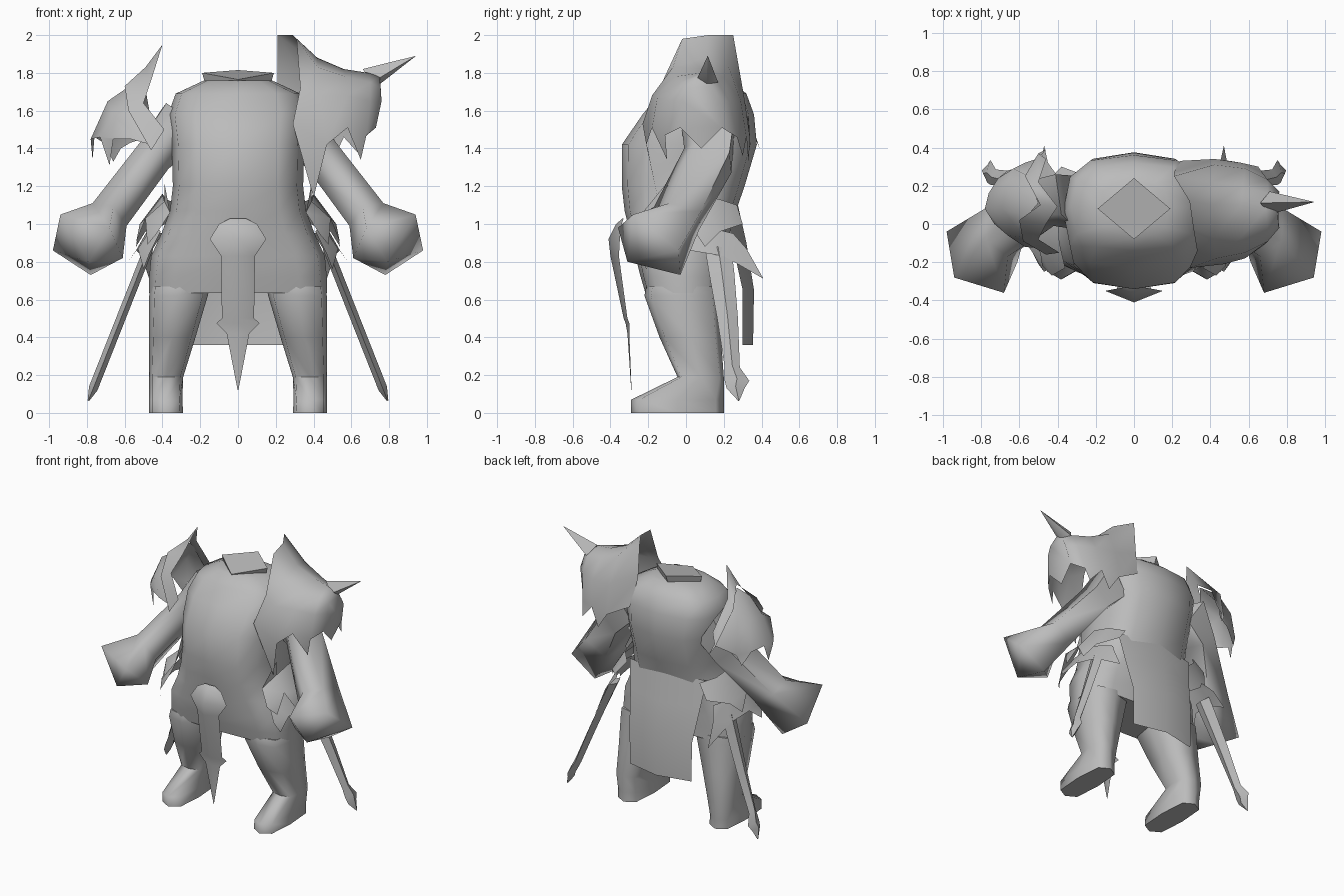
import bpy, bmesh, math

grey = bpy.data.materials.new("stone_grey")
grey.diffuse_color = (0.5, 0.5, 0.5, 1)


def loft(name, rings, closed=True, caps=(), teeth=(), mirror=False, angle=50, tip=None):
    """Skin equal-length rings; teeth are (vertex, vertex, tip) triangles on the border."""
    bm = bmesh.new()
    n = len(rings[0])
    v = [bm.verts.new(p) for r in rings for p in r]
    for r in range(len(rings) - 1):
        for k in range(n if closed else n - 1):
            a, b = r * n + k, r * n + (k + 1) % n
            bm.faces.new((v[a], v[b], v[b + n], v[a + n]))
    for r in caps:
        r %= len(rings)
        bm.faces.new(v[r * n:(r + 1) * n])
    if tip:
        t, last = bm.verts.new(tip), v[-n:]
        for k in range(n):
            bm.faces.new((last[k], last[(k + 1) % n], t))
    for a, b, p in teeth:
        bm.faces.new((v[a], v[b], bm.verts.new(p)))
    bmesh.ops.remove_doubles(bm, verts=bm.verts, dist=0.0005)
    bmesh.ops.recalc_face_normals(bm, faces=bm.faces)
    me = bpy.data.meshes.new(name)
    bm.to_mesh(me)
    bm.free()
    me.materials.append(grey)
    ob = bpy.data.objects.new(name, me)
    bpy.context.collection.objects.link(ob)
    bpy.ops.object.select_all(action='DESELECT')
    ob.select_set(True)
    bpy.context.view_layer.objects.active = ob
    bpy.ops.object.shade_smooth_by_angle(angle=math.radians(angle))
    if mirror:
        ob.modifiers.new("mirror", 'MIRROR')
    return ob


def oval(z, x0, x1, y0, y1, n=12, p=0.7):
    """Level rounded ring filling the given box."""
    pts = []
    for i in range(n):
        a = 2 * math.pi * i / n
        c, s = math.cos(a), math.sin(a)
        c = math.copysign(abs(c) ** p, c)
        s = math.copysign(abs(s) ** p, s)
        pts.append(((x0 + x1) / 2 + c * (x1 - x0) / 2,
                    (y0 + y1) / 2 + s * (y1 - y0) / 2, z))
    return pts


# Torso and hips: z, half width, front, back, roundness
torso = [(0.635, .472, -.215, .178, .5), (0.72, .47, -.24, .185, .55), (0.83, .46, -.268, .2, .6),
         (0.95, .405, -.295, .23, .7), (1.07, .36, -.325, .265, .7), (1.2, .345, -.34, .31, .7),
         (1.42, .35, -.34, .375, .7), (1.58, .37, -.23, .36, .7), (1.69, .33, -.14, .32, .7),
         (1.76, .18, -.07, .23, .7)]
loft("torso", [oval(z, -w, w, f, b, p=p) for z, w, f, b, p in torso], caps=(0, -1), angle=70)

# Diamond neck stump
loft("neck", [
    [(.17, .08, 1.73), (0, .21, 1.74), (-.17, .08, 1.73), (0, -.04, 1.72)],
    [(.19, .08, 1.80), (0, .24, 1.815), (-.19, .08, 1.80), (0, -.08, 1.765)]],
    caps=(-1,), angle=30)

# Legs with forward-pointing feet
leg = [(.67, .15, .465, -.21, .172), (.62, .16, .47, -.22, .175),
       (.4, .225, .47, -.14, .185), (.19, .29, .47, -.045, .2), (.07, .295, .47, -.29, .2),
       (0, .29, .47, -.29, .2)]
loft("leg", [oval(*r, n=8, p=0.55) for r in leg], caps=(0, -1), mirror=True, angle=75)

# Arms flaring into blocky fists
loft("arm", [
    [(.41, .26, 1.60), (.38, .05, 1.64), (.29, -.03, 1.58), (.25, .03, 1.40), (.28, .25, 1.40)],
    [(.53, .23, 1.38), (.52, .05, 1.43), (.42, -.01, 1.40), (.37, .05, 1.29), (.42, .24, 1.27)],
    [(.78, .08, 1.07), (.77, -.09, 1.11), (.66, -.17, 1.09), (.59, -.13, .99), (.62, .07, .97)],
    [(.98, -.04, .86), (.94, -.28, 1.05), (.68, -.36, .98), (.61, -.20, .82), (.78, -.03, .73)],
], caps=(0,), mirror=True, angle=80, tip=(.79, -.31, .80))

# Large pauldron: arches from the raised collar edge out to the shoulder wall
loft("large_pauldron", [
    [(.29, -.23, 1.53), (.33, -.14, 1.72), (.31, -.02, 1.98), (.29, .12, 2.0),
     (.21, .25, 2.0), (.21, .27, 1.75), (.24, .33, 1.55)],
    [(.47, -.21, 1.42), (.43, -.18, 1.68), (.42, -.07, 1.83), (.42, .1, 1.88),
     (.41, .22, 1.85), (.42, .31, 1.66), (.42, .34, 1.45)],
    [(.58, -.18, 1.51), (.58, -.15, 1.68), (.57, -.06, 1.78), (.56, .1, 1.82),
     (.57, .2, 1.78), (.58, .29, 1.65), (.56, .32, 1.46)],
    [(.68, -.11, 1.47), (.70, -.09, 1.65), (.70, -.03, 1.75), (.69, .08, 1.80),
     (.70, .16, 1.76), (.70, .23, 1.65), (.67, .27, 1.46)],
    [(.73, -.03, 1.51), (.76, -.02, 1.65), (.755, 0, 1.72), (.75, .07, 1.78),
     (.755, .13, 1.73), (.76, .17, 1.65), (.73, .19, 1.51)]],
    closed=False, caps=(-1,), angle=70, teeth=[
        (0, 7, (.40, -.15, 1.14)), (14, 21, (.65, -.10, 1.34)),
        (34, 28, (.72, .08, 1.40)), (27, 20, (.65, .30, 1.36)), (20, 13, (.50, .33, 1.33))])

# Shoulder spike
loft("shoulder_spike", [
    [(.66, .11, 1.82), (.71, .17, 1.75), (.75, .11, 1.74), (.71, .05, 1.75)],
    [(.941, .115, 1.89), (.94, .116, 1.889), (.94, .115, 1.888), (.94, .114, 1.889)]],
    caps=(0, -1), angle=80)

# Small pauldron: upper finned plate and lower jagged plate
loft("small_pauldron_upper", [
    [(-.39, -.15, 1.50), (-.50, -.08, 1.64), (-.46, .0, 1.76), (-.40, .09, 1.95),
     (-.50, .22, 1.77), (-.46, .34, 1.55)],
    [(-.46, -.16, 1.39), (-.58, -.09, 1.60), (-.60, .02, 1.73), (-.49, .1, 1.83),
     (-.57, .25, 1.72), (-.50, .37, 1.46)]],
    closed=False, angle=60, teeth=[(10, 11, (-.46, .39, 1.40))])
loft("small_pauldron_lower", [
    [(-.46, -.13, 1.42), (-.57, -.07, 1.59), (-.56, .04, 1.74), (-.50, .11, 1.81),
     (-.55, .25, 1.71), (-.48, .35, 1.46)],
    [(-.57, -.12, 1.45), (-.66, -.06, 1.57), (-.69, .08, 1.65), (-.67, .2, 1.64),
     (-.63, .29, 1.57), (-.57, .32, 1.43)],
    [(-.66, -.06, 1.45), (-.73, 0, 1.46), (-.78, .08, 1.45), (-.76, .16, 1.46),
     (-.71, .24, 1.43), (-.62, .29, 1.40)]],
    closed=False, angle=60, teeth=[(12, 13, (-.68, -.03, 1.31)), (14, 15, (-.77, .12, 1.34)),
                                   (16, 17, (-.66, .28, 1.33))])


def cloth(name, rows):
    """Hanging strip with a centre ridge: z, half width, centre y, edge y."""
    loft(name, [[(-w, e, z), (0, c, z), (w, e, z)] for z, w, c, e in rows], closed=False)


cloth("front_tabard", [(1.03, .04, -.335, -.33), (1.0, .10, -.37, -.34), (.92, .15, -.41, -.35),
                       (.83, .09, -.40, -.355), (.50, .085, -.33, -.31), (.475, .115, -.32, -.3),
                       (.42, .06, -.31, -.3), (.12, .002, -.29, -.288)])
cloth("back_cloth", [(1.10, .32, .275, .21), (.9, .29, .32, .245),
                     (.65, .26, .36, .30), (.36, .255, .355, .30)])

# Layered hip guards
loft("hip_guard_upper", [
    [(.36, -.23, 1.06), (.39, -.1, 1.12), (.40, .05, 1.16), (.38, .18, 1.13), (.30, .27, 1.10)],
    [(.43, -.27, .95), (.49, -.15, 1.03), (.52, .02, 1.0), (.49, .18, .96), (.38, .30, 1.0)]],
    closed=False, mirror=True, teeth=[(0, 1, (.39, -.1, 1.22)), (5, 6, (.48, -.22, .89)),
                                      (6, 7, (.54, -.08, .90)), (7, 8, (.54, .1, .88))])
loft("hip_guard_lower", [
    [(.41, -.22, .96), (.44, -.1, 1.0), (.46, .05, 1.0), (.45, .17, .97), (.40, .25, .95)],
    [(.47, -.25, .84), (.53, -.15, .87), (.54, .02, .86), (.51, .20, .83), (.45, .32, .87)]],
    closed=False, mirror=True, teeth=[(5, 6, (.50, -.21, .76)), (6, 7, (.59, -.06, .79)),
                                      (8, 9, (.47, .41, .71))])

# Slanted hip blades: z, front edge y, back edge y
blade = [(.87, .10, .24), (.75, .12, .255), (.5, .165, .275), (.24, .205, .285),
         (.17, .205, .335), (.13, .215, .31), (.065, .275, .283)]
rings = []
for z, y0, y1 in blade:
    x, m = .47 + (.88 - z) * .395, (y0 + y1) / 2
    t = .022 if z > .1 else .004
    rings.append([(x, y0, z), (x + t, m, z + t / 2), (x, y1, z), (x - t, m, z - t / 2)])
loft("hip_blade", rings, caps=(0, -1), mirror=True, angle=30)
